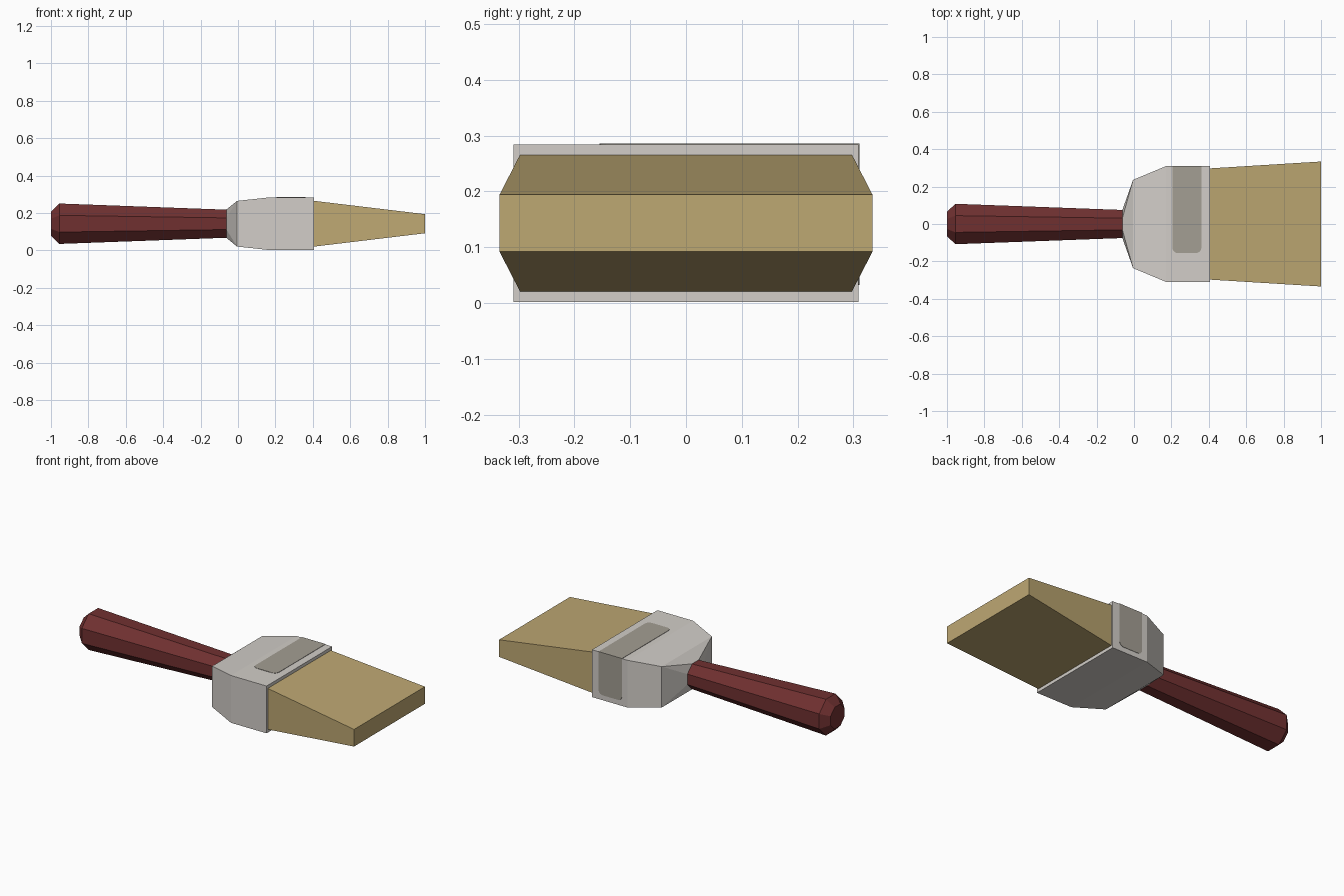
import bpy, bmesh, math

if "Cube" in bpy.data.objects:
    bpy.data.objects.remove(bpy.data.objects["Cube"])

ZC = 0.143  # height of the brush's long axis


def material(name, rgb):
    m = bpy.data.materials.new(name)
    m.diffuse_color = (*rgb, 1)
    m.use_nodes = True
    m.node_tree.nodes["Principled BSDF"].inputs["Base Color"].default_value = m.diffuse_color
    return m


WOOD = material("dark_red_wood", (0.162, 0.030, 0.030))
METAL = material("pale_metal", (0.645, 0.615, 0.580))
HAIR = material("tan_bristle", (0.515, 0.392, 0.171))
SHADE = material("grey_patch", (0.366, 0.342, 0.292))


def finish(bm, name, mat):
    bmesh.ops.recalc_face_normals(bm, faces=bm.faces)
    me = bpy.data.meshes.new(name)
    bm.to_mesh(me)
    bm.free()
    me.materials.append(mat)
    ob = bpy.data.objects.new(name, me)
    bpy.context.collection.objects.link(ob)
    return ob


def rect(x, hy, hz):
    return [(x, sy * hy, ZC + sz * hz) for sy in (-1, 1) for sz in (-1, 1)]


def octagon(x, apothem):
    r = apothem / math.cos(math.pi / 8)
    angles = [math.pi / 8 + i * math.pi / 4 for i in range(8)]
    return [(x, r * math.cos(a), ZC + r * math.sin(a)) for a in angles]


def hull(name, mat, *sections):
    """Solid skin around a row of convex cross-sections."""
    bm = bmesh.new()
    for section in sections:
        for p in section:
            bm.verts.new(p)
    bmesh.ops.convex_hull(bm, input=bm.verts)
    bmesh.ops.dissolve_limit(bm, angle_limit=0.01, verts=bm.verts, edges=bm.edges)
    return finish(bm, name, mat)


def patch(name, place, start, end, thick=0.002):
    """Thin plate, rounded at its start; place(x, along, out) maps to 3D."""
    x0, x1, r = 0.205, 0.36, 0.028
    s = 1 if end > start else -1
    outline = [(x1, end), (x0, end)]
    for cx, a0 in ((x0 + r, 180), (x1 - r, 270)):
        for i in range(6):
            a = math.radians(a0 + 18 * i)
            outline.append((cx + r * math.cos(a), start + s * (r + r * math.sin(a))))
    bm = bmesh.new()
    low = [bm.verts.new(place(x, t, -thick)) for x, t in outline]
    high = [bm.verts.new(place(x, t, thick)) for x, t in outline]
    bm.faces.new(low)
    bm.faces.new(high)
    for i in range(len(low)):
        j = (i + 1) % len(low)
        bm.faces.new((low[i], low[j], high[j], high[i]))
    return finish(bm, name, SHADE)


# Handle: tapered octagon with a bevelled butt
hull("handle", WOOD, octagon(-1.0, 0.065), octagon(-0.955, 0.108), octagon(-0.06, 0.075))

# Ferrule: octagonal neck widening to a rectangular band
hull("ferrule", METAL, octagon(-0.062, 0.076), rect(-0.005, 0.236, 0.122),
     rect(0.17, 0.309, 0.141), rect(0.405, 0.309, 0.141))

# Bristles: wider and thinner towards the tip
hull("bristles", HAIR, rect(0.40, 0.297, 0.123), rect(1.0, 0.334, 0.051))

# Grey patch wrapping from the top over the back side
patch("top_patch", lambda x, t, o: (x, t, ZC + 0.141 + o), -0.155, 0.311)
patch("side_patch", lambda x, t, o: (x, 0.309 + o, t), 0.032, ZC + 0.143)
